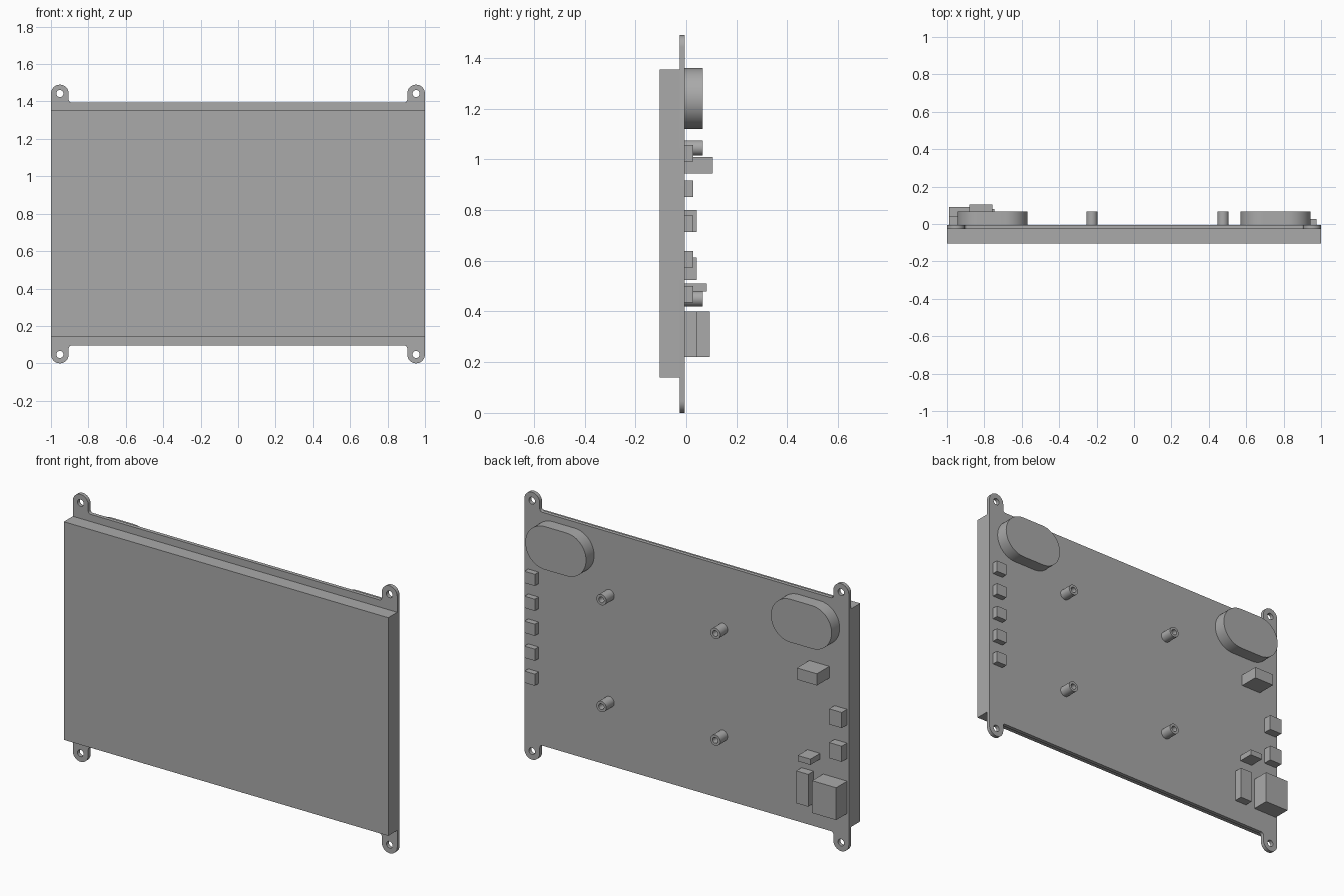
import bpy
import bmesh
from math import sin, cos, pi, radians

cube = bpy.data.objects.get("Cube")
if cube:
    bpy.data.objects.remove(cube)

# One plain grey for everything
grey = bpy.data.materials.new("plain_grey")
grey.use_nodes = True
COLOUR = (0.4, 0.4, 0.4, 1)
grey.diffuse_color = COLOUR
grey.node_tree.nodes["Principled BSDF"].inputs["Base Color"].default_value = COLOUR


def arc(x, z, r, start, end, steps=16):
    """Points on an arc, angles in degrees."""
    angles = [radians(start + (end - start) * i / steps) for i in range(steps + 1)]
    return [(x + r * cos(a), z + r * sin(a)) for a in angles]


def circle(x, z, r, steps=32):
    return arc(x, z, r, 0, 360, steps)[:-1]


def extrude(name, loops, y0, y1):
    """Fill outlines drawn in x, z (inner loops are holes) and extrude from y0 to y1."""
    curve = bpy.data.curves.new(name + "_outline", "CURVE")
    curve.dimensions = "2D"
    curve.fill_mode = "BOTH"
    curve.extrude = (y1 - y0) / 2
    for loop in loops:
        spline = curve.splines.new("POLY")
        spline.points.add(len(loop) - 1)
        for point, (x, z) in zip(spline.points, loop):
            point.co = (x, z, 0, 1)
        spline.use_cyclic_u = True
    helper = bpy.data.objects.new(name + "_outline", curve)
    mesh = bpy.data.meshes.new_from_object(helper)
    bpy.data.objects.remove(helper)
    bpy.data.curves.remove(curve)

    bm = bmesh.new()
    bm.from_mesh(mesh)
    for v in bm.verts:
        x, z, depth = v.co
        v.co = (x, (y0 + y1) / 2 - depth, z)
    bmesh.ops.remove_doubles(bm, verts=bm.verts, dist=1e-5)
    bmesh.ops.recalc_face_normals(bm, faces=bm.faces)
    bm.to_mesh(mesh)
    bm.free()
    mesh.name = name
    mesh.materials.clear()
    mesh.materials.append(grey)
    obj = bpy.data.objects.new(name, mesh)
    bpy.context.collection.objects.link(obj)
    bpy.ops.object.select_all(action="DESELECT")
    obj.select_set(True)
    bpy.context.view_layer.objects.active = obj
    bpy.ops.object.shade_smooth_by_angle(angle=radians(30))
    return obj


def block(name, x0, x1, z0, z1, y1):
    extrude(name, [[(x0, z0), (x1, z0), (x1, z1), (x0, z1)]], BACK, y1)


BACK = -0.005      # rear face of the board
MID = 0.745        # half height
TAB = 0.0475       # tab end radius
TAB_X, TAB_Z = 1 - TAB, MID - TAB

# Mounting board: one corner with its rounded tab, mirrored to four
edge = 1 - 2 * TAB
corner = arc(edge - 0.015, 0.665, 0.015, -90, 0, 6) + arc(TAB_X, TAB_Z, TAB, 180, 0)
outline = (corner
           + [(x, -z) for x, z in reversed(corner)]
           + [(-x, -z) for x, z in corner]
           + [(-x, z) for x, z in reversed(corner)])
loops = [[(x, z + MID) for x, z in outline]]
for sx in (1, -1):
    for sz in (1, -1):
        loops.append(circle(sx * TAB_X, MID + sz * TAB_Z, 0.019))
extrude("mounting_board", loops, -0.026, BACK)

# Display panel on the front
extrude("display_panel", [[(-1, 0.14), (1, 0.14), (1, 1.355), (-1, 1.355)]], -0.105, -0.026)

# Stadium shaped speakers
for side, sx in (("left", 1), ("right", -1)):
    cx, cz, r, half = sx * 0.757, 1.24, 0.12, 0.067
    stadium = arc(cx + half, cz, r, -90, 90, 24) + arc(cx - half, cz, r, 90, 270, 24)
    extrude("speaker_" + side, [stadium], BACK, 0.066)

# Hollow standoffs
for x in (-0.225, 0.476):
    for z in (0.45, 1.045):
        extrude("standoff", [circle(x, z, 0.03), circle(x, z, 0.016)], BACK, 0.066)

# Row of buttons along the left edge
for i in range(5):
    z = 0.435 + 0.139 * i
    block("button", 0.912, 0.976, z, z + 0.065, 0.028)

# Connectors near the right edge
block("power_connector", -0.88, -0.757, 0.945, 1.01, 0.104)
block("upper_port", -0.989, -0.912, 0.713, 0.80, 0.042)
block("lower_port", -0.989, -0.912, 0.525, 0.612, 0.042)
block("small_header", -0.823, -0.745, 0.478, 0.51, 0.08)
block("tall_port", -0.783, -0.709, 0.22, 0.40, 0.042)
block("large_port", -0.99, -0.842, 0.22, 0.40, 0.092)
